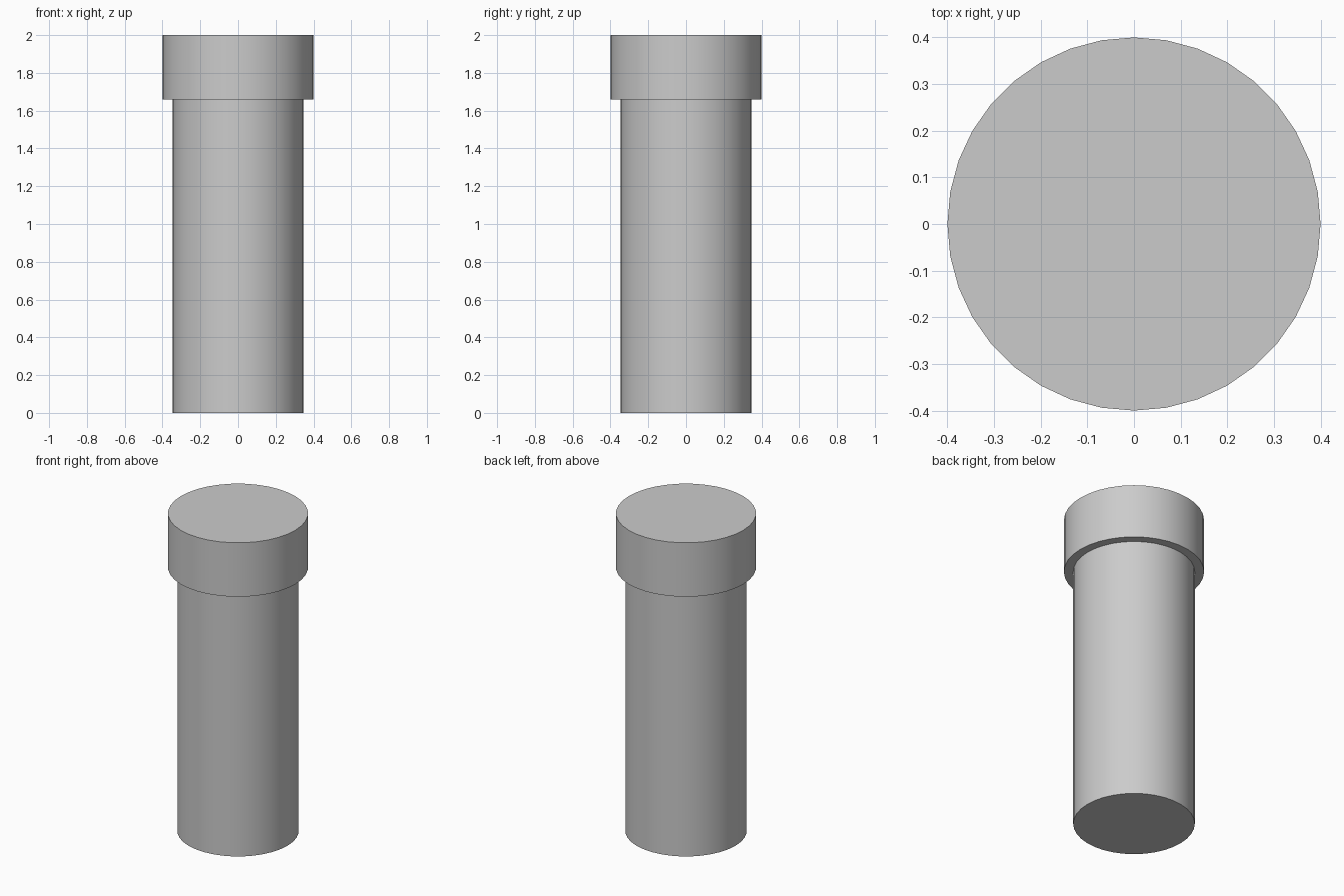
import bpy, bmesh
from math import sin, cos, tau

if "Cube" in bpy.data.objects:
    bpy.data.objects.remove(bpy.data.objects["Cube"])

SIDES = 36


def lathe(name, profile):
    """Spin a (radius, z) profile around z and close both ends."""
    bm = bmesh.new()
    rings = [[bm.verts.new((r * cos(tau * i / SIDES), r * sin(tau * i / SIDES), z))
              for i in range(SIDES)] for r, z in profile]
    for low, high in zip(rings, rings[1:]):
        for i in range(SIDES):
            j = (i + 1) % SIDES
            bm.faces.new((low[i], low[j], high[j], high[i]))
    bm.faces.new(rings[0][::-1])
    bm.faces.new(rings[-1])
    mesh = bpy.data.meshes.new(name)
    bm.to_mesh(mesh)
    bm.free()
    obj = bpy.data.objects.new(name, mesh)
    bpy.context.collection.objects.link(obj)
    bpy.ops.object.select_all(action='DESELECT')
    obj.select_set(True)
    bpy.context.view_layer.objects.active = obj
    bpy.ops.object.shade_smooth_by_angle(angle=0.52)
    return obj


# Headed pin: slim shaft, flat shoulder and wider head
lathe("headed_pin", [(0.347, 0), (0.347, 1.66), (0.4, 1.66), (0.4, 2)])
